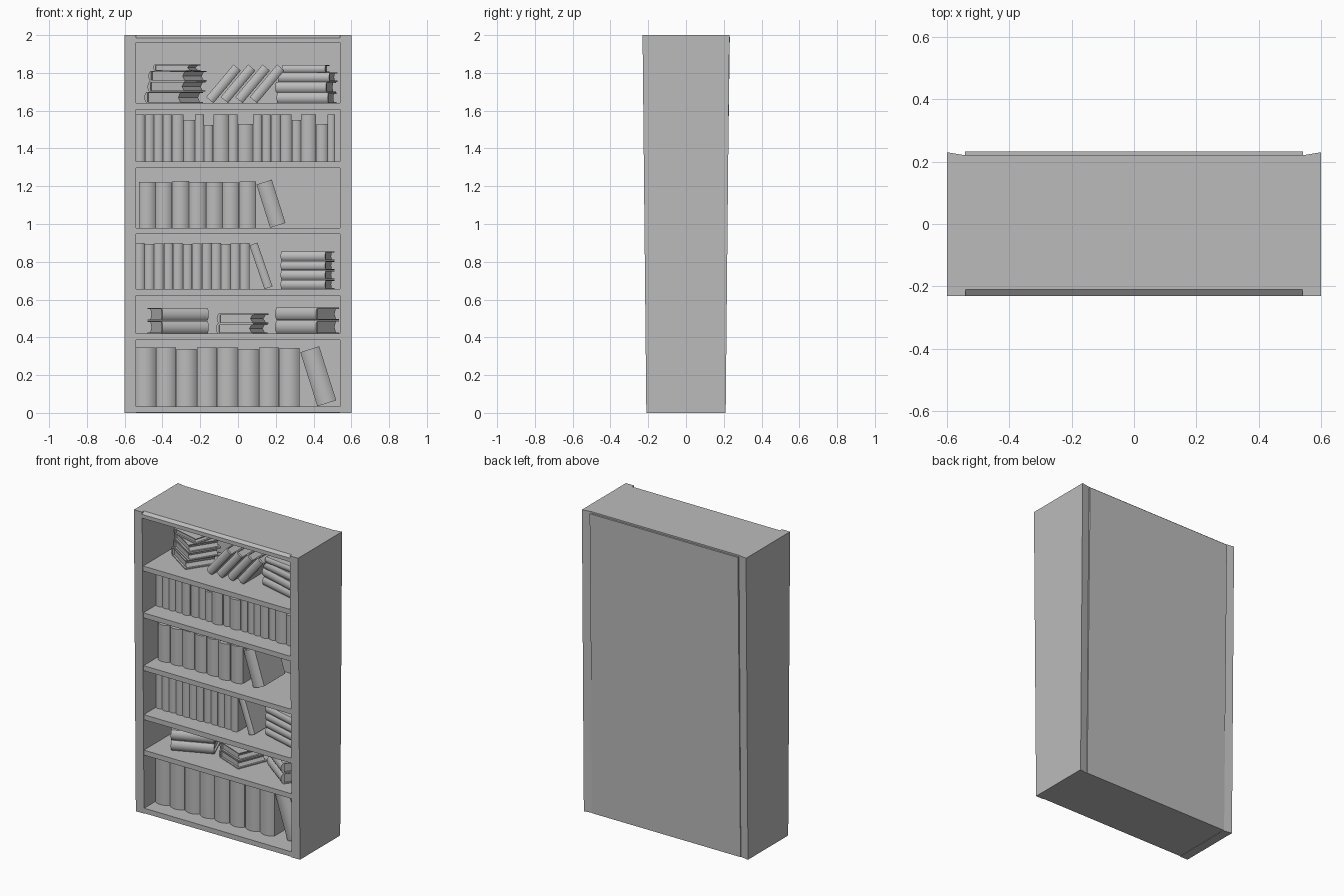
import bpy, bmesh, random
from math import radians, sin, cos, atan
from mathutils import Matrix, Vector

random.seed(4)
if "Cube" in bpy.data.objects:
    bpy.data.objects.remove(bpy.data.objects["Cube"])

grey = bpy.data.materials.new("plain_grey")
grey.use_nodes = True
grey.diffuse_color = (0.5, 0.5, 0.5, 1)
grey.node_tree.nodes["Principled BSDF"].inputs["Base Color"].default_value = (0.5, 0.5, 0.5, 1)
parts = []


def finish(name, bm, matrix=Matrix()):
    bmesh.ops.recalc_face_normals(bm, faces=bm.faces)
    mesh = bpy.data.meshes.new(name)
    bm.to_mesh(mesh)
    bm.free()
    mesh.materials.append(grey)
    obj = bpy.data.objects.new(name, mesh)
    obj.matrix_world = matrix
    bpy.context.collection.objects.link(obj)
    parts.append(obj)
    return obj


def extrude(bm, points, offset):
    face = bm.faces.new([bm.verts.new(p) for p in points])
    out = bmesh.ops.extrude_face_region(bm, geom=[face])
    verts = [v for v in out["geom"] if isinstance(v, bmesh.types.BMVert)]
    bmesh.ops.translate(bm, verts=verts, vec=offset)


def board(name, profile, x0, x1):
    """Board with a y-z profile running from x0 to x1."""
    bm = bmesh.new()
    extrude(bm, [(x0, y, z) for y, z in profile], Vector((x1 - x0, 0, 0)))
    return finish(name, bm)


# --- Case: tapered sides, shelves, top and back ---
for side, label in ((1, "left"), (-1, "right")):
    panel = board(label + "_side", [(-0.21, 0), (0.21, 0), (0.23, 2), (-0.23, 2)],
                  side * 0.54, side * 0.6)
    for v in panel.data.vertices:
        if abs(v.co.x) < 0.55 and v.co.y > 0:
            v.co.y -= 0.01

board("back_panel", [(0.195, 0), (0.205, 0), (0.232, 1.99), (0.22, 1.99)], -0.542, 0.542)
board("top_board", [(-0.23, 1.96), (0.22, 1.96), (0.22, 2), (-0.21, 2), (-0.23, 1.985)], -0.541, 0.541)

SHELF_TOPS = [0.035, 0.42, 0.655, 0.98, 1.33, 1.64]
for top in SHELF_TOPS:
    low = max(0, top - 0.033)
    front = -0.208 - 0.007 * top
    board("shelf", [(front, low), (0.2, low), (0.2, top), (front, top)], -0.541, 0.541)


# --- Books: bulged spine cover around a recessed page block ---
def book(name, t, depth, height, matrix):
    bm = bmesh.new()
    c = min(0.006, t * 0.14)
    bulge = t * 0.22
    radius = (t * t / 4 + bulge * bulge) / (2 * bulge)
    half = 2 * atan(2 * bulge / t)
    steps = 8
    outline = []
    for i in range(steps + 1):
        a = half * (2 * i / steps - 1)
        outline.append((radius * sin(a), radius - bulge - radius * cos(a), 0))
    h = t / 2
    outline += [(h, depth, 0), (h - c, depth, 0), (h - c, c, 0),
                (c - h, c, 0), (c - h, depth, 0), (-h, depth, 0)]
    extrude(bm, outline, Vector((0, 0, height)))
    inset = 0.012
    block = [(c - h, c / 2, inset), (h - c, c / 2, inset), (h - c, depth - inset, inset),
             (0, depth - 2 * inset, inset), (c - h, depth - inset, inset)]
    extrude(bm, block, Vector((0, 0, height - 2 * inset)))
    return finish(name, bm, matrix)


SPINE_Y = -0.085
DEPTH = 0.22


def upright_row(start, z, widths, heights):
    x = start
    for w, h in zip(widths, heights):
        spot = Matrix.Translation((x + w / 2, SPINE_Y + random.uniform(-0.005, 0.005), z))
        book("upright_book", w * 0.98, DEPTH, h, spot)
        x += w


def leaning(x, z, t, height, degrees):
    """Book resting on its lower corner at x."""
    shift = -t / 2 if degrees > 0 else t / 2
    book("leaning_book", t, DEPTH, height,
         Matrix.Translation((x, SPINE_Y, z)) @ Matrix.Rotation(radians(degrees), 4, "Y")
         @ Matrix.Translation((shift, 0, 0)))


def stack(z, books, width, length):
    """Books lying flat, each given as (centre x, centre y, thickness, turn)."""
    for x, y, t, turn in books:
        book("stacked_book", t * 0.98, width, length,
             Matrix.Translation((x, y, z + t / 2)) @ Matrix.Rotation(radians(turn), 4, "Z")
             @ Matrix.Rotation(radians(90), 4, "Y") @ Matrix.Translation((0, -width / 2, -length / 2)))
        z += t


# bottom shelf
upright_row(-0.545, 0.035, [0.109] * 8, [0.31, 0.31, 0.303, 0.31, 0.31, 0.303, 0.31, 0.308])
leaning(0.42, 0.035, 0.105, 0.3, -17.5)

# second shelf
stack(0.42, [(-0.32, 0.02, 0.068, 23), (-0.32, 0.02, 0.068, 23)], 0.19, 0.265)
stack(0.42, [(0.025, 0.025, 0.053, -112), (0.03, 0.025, 0.053, -112)], 0.2, 0.21)
stack(0.42, [(0.37, 0.03, 0.07, -37), (0.37, 0.03, 0.068, -37)], 0.19, 0.27)

# third shelf
upright_row(-0.545, 0.655, [0.0505] * 12, [0.245, 0.24, 0.243, 0.245] * 3)
leaning(0.14, 0.655, 0.045, 0.245, -19)
stack(0.655, [(0.37, 0.02, 0.05, -16)] * 4, 0.17, 0.245)

# fourth shelf
upright_row(-0.525, 0.98, [0.0886] * 7, [0.243, 0.24, 0.247, 0.243, 0.243, 0.24, 0.245])
leaning(0.17, 0.98, 0.085, 0.24, -17.5)

# fifth shelf
thin, mid, wide = 0.0485, 0.06, 0.081
kinds = [thin, thin, thin, thin, mid, mid, thin, thin, wide, thin, wide,
         thin, thin, thin, mid, thin, wide, mid, 0.04]
short = {5: 0.03, 7: 0.055, 10: 0.05, 15: 0.03, 17: 0.05}
upright_row(-0.542, 1.33, kinds, [0.25 - short.get(i, 0) for i in range(len(kinds))])

# top shelf
stack(1.64, [(-0.335, 0.03, 0.06, -124), (-0.32, 0.03, 0.055, -122),
             (-0.315, 0.03, 0.055, -123)], 0.22, 0.21)
stack(1.81, [(-0.32, 0.03, 0.035, -105)], 0.2, 0.19)
for i in range(4):
    leaning(-0.13 + 0.077 * i, 1.64, 0.05, 0.225, 40)
stack(1.64, [(0.365, 0.02, 0.056, -15), (0.36, 0.02, 0.056, -17), (0.37, 0.02, 0.05, -14)], 0.17, 0.28)
stack(1.802, [(0.36, 0.02, 0.04, -8)], 0.16, 0.23)

# --- Smooth spines, sharp corners ---
bpy.ops.object.select_all(action="DESELECT")
for obj in parts:
    obj.select_set(True)
bpy.context.view_layer.objects.active = parts[0]
bpy.ops.object.shade_smooth_by_angle(angle=radians(30))
